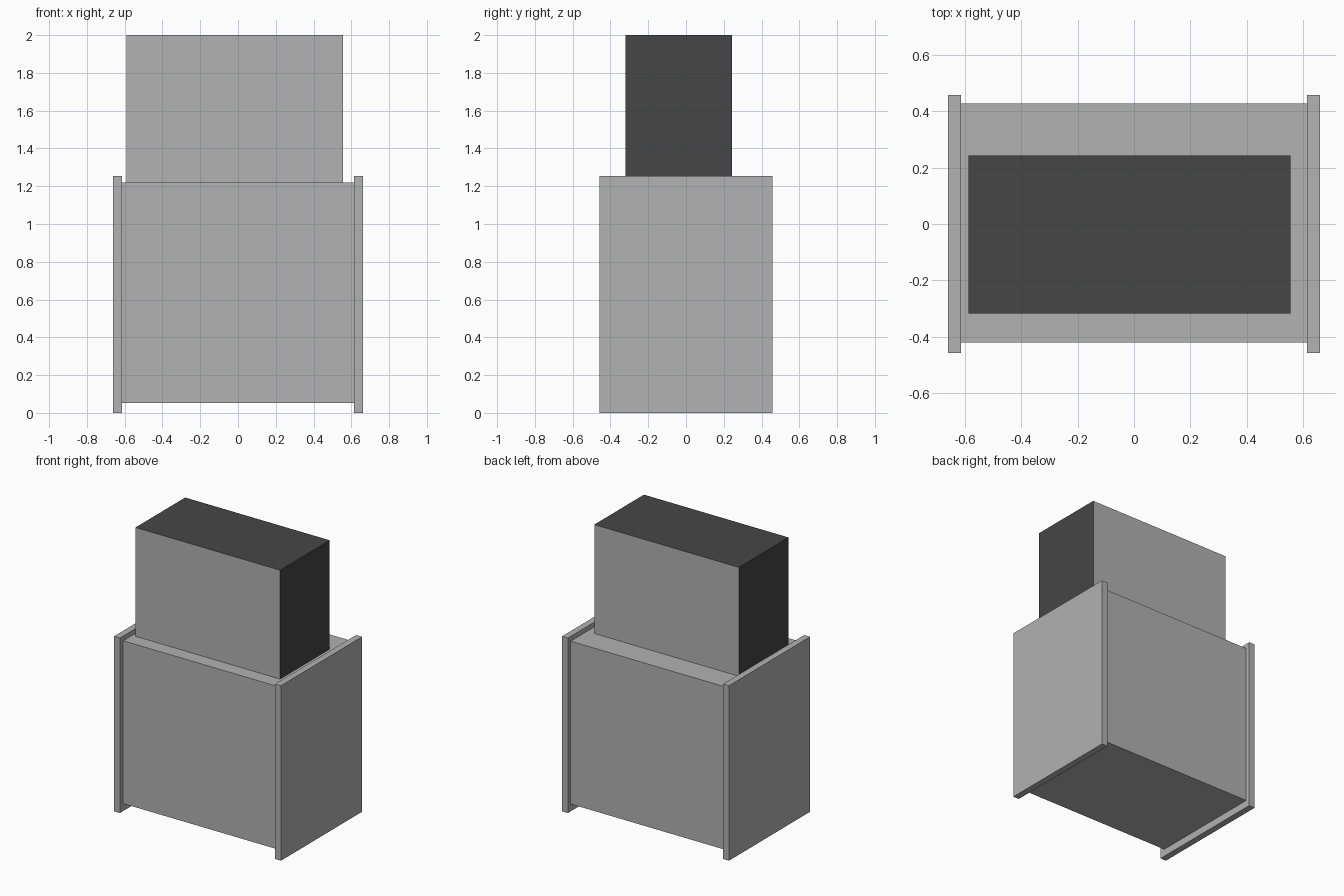
import bpy
import bmesh
from mathutils import Vector

default = bpy.data.objects.get("Cube")
if default:
    bpy.data.objects.remove(default, do_unlink=True)


def make_material(name, level):
    mat = bpy.data.materials.new(name)
    mat.use_nodes = True
    colour = (level, level, level, 1)
    mat.diffuse_color = colour
    mat.node_tree.nodes["Principled BSDF"].inputs["Base Color"].default_value = colour
    return mat


light_grey = make_material("light_grey", 0.445)
dark_grey = make_material("dark_grey", 0.061)


def make_box(name, low, high, materials, rule=None):
    """Box between two corners; rule picks a material index from a face normal."""
    low, high = Vector(low), Vector(high)
    bm = bmesh.new()
    bmesh.ops.create_cube(bm, size=1)
    bmesh.ops.scale(bm, vec=high - low, verts=bm.verts)
    bm.normal_update()
    if rule:
        for face in bm.faces:
            face.material_index = rule(face.normal)
    mesh = bpy.data.meshes.new(name)
    bm.to_mesh(mesh)
    bm.free()
    for mat in materials:
        mesh.materials.append(mat)
    obj = bpy.data.objects.new(name, mesh)
    obj.location = (low + high) / 2
    bpy.context.collection.objects.link(obj)
    return obj


# Main body, raised slightly between the side panels
make_box("body", (-0.616, -0.421, 0.053), (0.616, 0.428, 1.22), [light_grey])

# Side panels, overhanging the body on every edge
for side, x0, x1 in (("right", -0.662, -0.615), ("left", 0.615, 0.662)):
    make_box(side + "_panel", (x0, -0.459, 0), (x1, 0.459, 1.254), [light_grey])

# Upper box: light front and back, dark sides and top
make_box("upper_box", (-0.589, -0.319, 1.22), (0.557, 0.243, 2),
         [light_grey, dark_grey], lambda n: 0 if abs(n.y) > 0.5 else 1)
